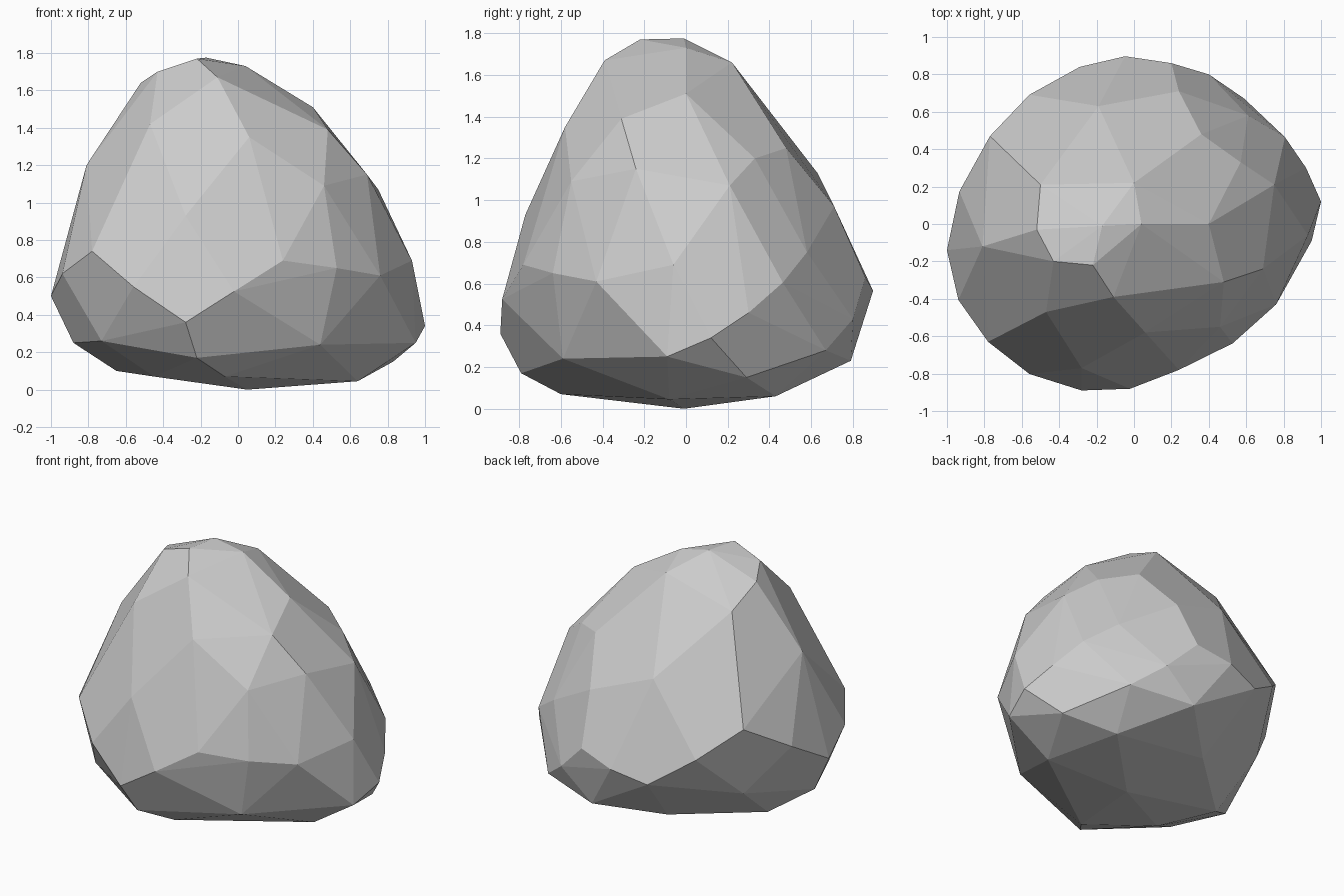
import bpy, bmesh, math
from mathutils import Vector

# Corner points of the chiselled stone, grouped in height bands
crown = [(-.22, -.22, 1.77), (-.17, -.01, 1.775), (-.43, -.2, 1.70), (.04, 0, 1.73),
         (-.52, -.03, 1.64), (-.5, .21, 1.52), (0, .22, 1.66), (-.11, -.39, 1.67)]
shoulder = [(-.47, -.47, 1.42), (.06, -.58, 1.35), (.4, 0, 1.51), (.48, -.31, 1.39),
            (.57, .33, 1.2), (.36, .48, 1.25), (-.81, -.12, 1.2), (.46, -.55, 1.09),
            (.69, -.24, 1.15), (.75, .21, 1.07), (-.19, .63, 1.13), (.24, .71, .97),
            (-.28, -.77, .93)]
belt = [(-.78, -.63, .74), (-.28, -.89, .36), (.24, -.78, .69), (.76, -.43, .61),
        (.93, -.06, .69), (1, .12, .34), (.92, .3, .46), (.61, .58, .75),
        (.4, .8, .43), (.2, .86, .63), (-.29, .84, .5), (-.77, .47, .87),
        (-1, -.14, .5)]
base = [(.59, .67, .28), (-.88, -.155, .25), (-.73, -.52, .26), (-.22, -.79, .17),
        (.44, -.59, .24), (.83, .29, .15), (.17, .79, .23), (-.7, .37, .37),
        (.5, .43, .06), (.05, -.01, 0), (-.65, .03, .1), (-.45, -.31, .07),
        (-.07, -.6, .07), (.64, -.08, .045), (.95, -.09, .25), (-.18, .46, .12)]

# Round out the belt: a bulging corner halfway across every wide gap in the ring
bulges = []
for a, b in zip(belt, belt[1:] + belt[:1]):
    a, b = Vector(a), Vector(b)
    if (a - b).length > .5:
        m = (a + b) / 2
        bulges.append((m.x * 1.055, m.y * 1.055, m.z))

# Wrap the corners in a convex shell
bm = bmesh.new()
for p in crown + shoulder + belt + bulges + base:
    bm.verts.new(p)
bmesh.ops.convex_hull(bm, input=list(bm.verts))
bmesh.ops.delete(bm, geom=[v for v in bm.verts if not v.link_faces], context='VERTS')

# Merge nearly level triangles into broad flat facets
bmesh.ops.dissolve_limit(bm, angle_limit=math.radians(4),
                         verts=list(bm.verts), edges=list(bm.edges))
bmesh.ops.recalc_face_normals(bm, faces=list(bm.faces))

mesh = bpy.data.meshes.new("boulder")
bm.to_mesh(mesh)
bm.free()
bpy.context.collection.objects.link(bpy.data.objects.new("boulder", mesh))
